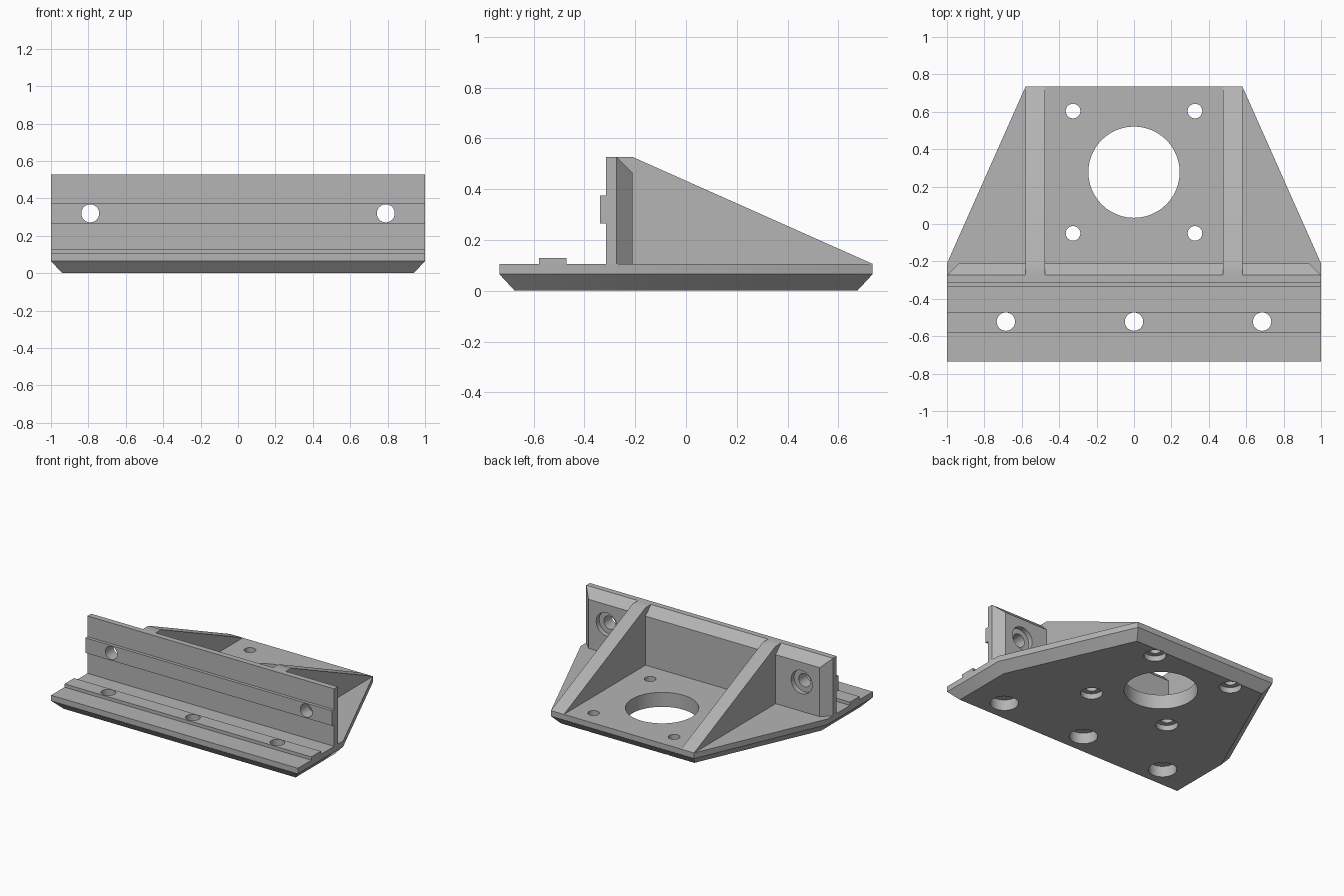
import bpy, bmesh, math
from mathutils import Vector

cube = bpy.data.objects.get("Cube")
if cube:
    bpy.data.objects.remove(cube, do_unlink=True)

grey = bpy.data.materials.new("plain grey")
grey.use_nodes = True
COLOUR = (0.46, 0.46, 0.46, 1)
grey.diffuse_color = COLOUR
grey.node_tree.nodes["Principled BSDF"].inputs["Base Color"].default_value = COLOUR


def loft(name, rings):
    """Closed solid skinned through rings of equal point count."""
    bm = bmesh.new()
    loops = [[bm.verts.new(p) for p in ring] for ring in rings]
    count = len(loops[0])
    for a, b in zip(loops, loops[1:]):
        for i in range(count):
            j = (i + 1) % count
            bm.faces.new((a[i], a[j], b[j], b[i]))
    bm.faces.new(loops[0])
    bm.faces.new(loops[-1])
    bmesh.ops.recalc_face_normals(bm, faces=bm.faces)
    mesh = bpy.data.meshes.new(name)
    bm.to_mesh(mesh)
    bm.free()
    mesh.materials.append(grey)
    obj = bpy.data.objects.new(name, mesh)
    bpy.context.collection.objects.link(obj)
    return obj


def box(name, x, y, z):
    rings = [[(x[0], b, c), (x[1], b, c), (x[1], d, c), (x[0], d, c)]
             for b, d, c in ((*y, z[0]), (*y, z[1]))]
    return loft(name, rings)


def drill(centre, steps, axis="Z"):
    """Stepped round cutter; steps are (position along axis, radius)."""
    rings = []
    for pos, r in steps:
        ring = []
        for i in range(48):
            t = math.tau * i / 48
            u, v = centre[0] + r * math.cos(t), centre[1] + r * math.sin(t)
            ring.append((u, v, pos) if axis == "Z" else (u, pos, v))
        rings.append(ring)
    cutter = loft("hole_cutter", rings)
    cutter.hide_render = True
    return cutter


def cut(obj, cutters):
    for c in cutters:
        mod = obj.modifiers.new("hole", "BOOLEAN")
        mod.operation = "DIFFERENCE"
        mod.solver = "EXACT"
        mod.object = c
    bpy.context.view_layer.update()
    graph = bpy.context.evaluated_depsgraph_get()
    mesh = bpy.data.meshes.new_from_object(obj.evaluated_get(graph))
    obj.modifiers.clear()
    obj.data = mesh


# Base plate with a chamfered underside
def outline(pts, z):
    return [(x, y, z) for x, y in pts] + [(-x, y, z) for x, y in reversed(pts)]


outer = [(1, -0.735), (1, -0.21), (0.58, 0.735)]
inner = [(0.94, -0.675), (0.94, -0.223), (0.541, 0.675)]
base = loft("base_plate", [outline(inner, 0), outline(outer, 0.065), outline(outer, 0.106)])
base_key = box("base_key", (-1, 1), (-0.58, -0.47), (0.106, 0.13))


# Upright wall, bevelled at the back along its top and ends
def wall_ring(y, x, top):
    return [(-x, y, 0.106), (x, y, 0.106), (x, y, top), (-x, y, top)]


wall = loft("upright_wall", [wall_ring(-0.315, 1, 0.527), wall_ring(-0.273, 1, 0.527),
                             wall_ring(-0.21, 0.937, 0.465)])
wall_key = box("wall_key", (-1, 1), (-0.338, -0.315), (0.265, 0.375))

# Triangular ribs
profile = [(-0.273, 0.106), (0.735, 0.106), (-0.21, 0.527), (-0.273, 0.527)]
ribs = [loft(name, [[(side * x, y, z) for y, z in profile] for x in (0.475, 0.58)])
        for name, side in (("left_rib", 1), ("right_rib", -1))]

# Holes: counterbored front row, motor pattern and wall bolts
row = [drill((x, -0.522), [(-0.1, 0.094), (0.08, 0.094), (0.08, 0.049), (0.3, 0.049)])
       for x in (-0.685, 0, 0.685)]
pattern = [drill((x, y), [(-0.1, 0.074), (0.04, 0.074), (0.04, 0.039), (0.3, 0.039)])
           for x in (-0.326, 0.326) for y in (-0.05, 0.604)]
bore = drill((0, 0.277), [(-0.1, 0.244), (0.3, 0.244)])
bolts = [drill((x, 0.32), [(-0.5, 0.048), (-0.245, 0.048), (-0.245, 0.085), (-0.1, 0.085)], "Y")
         for x in (-0.79, 0.79)]

cut(base, row + pattern + [bore])
cut(base_key, row)
cut(wall, bolts)
cut(wall_key, bolts)
for c in row + pattern + [bore] + bolts:
    bpy.data.objects.remove(c, do_unlink=True)

# Smooth hole walls, crisp edges
bpy.ops.object.select_all(action="DESELECT")
for obj in [base, base_key, wall, wall_key] + ribs:
    obj.select_set(True)
    bpy.context.view_layer.objects.active = obj
bpy.ops.object.shade_smooth_by_angle(angle=math.radians(30))
